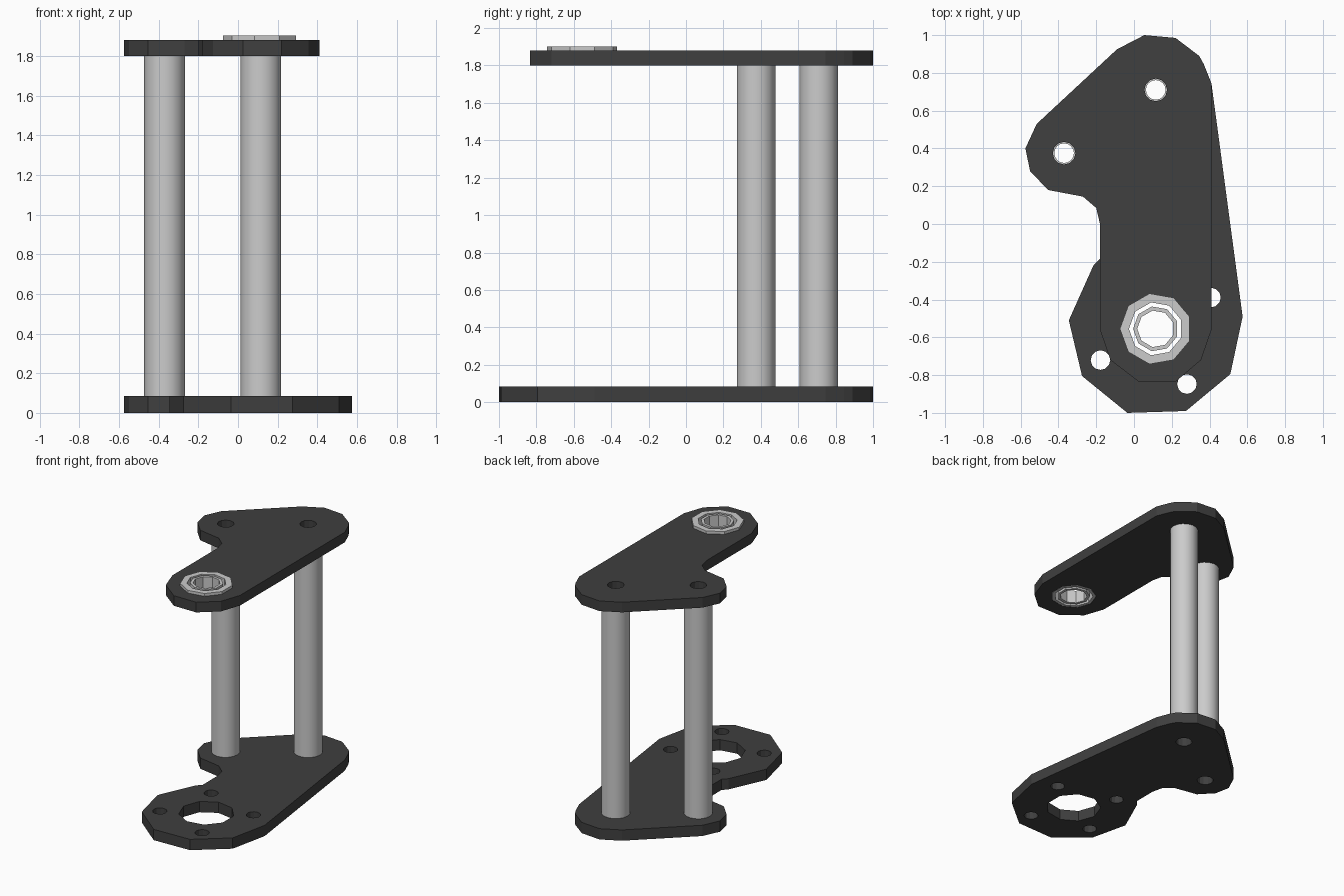
import bpy, bmesh, math

if "Cube" in bpy.data.objects:
    bpy.data.objects.remove(bpy.data.objects["Cube"])

dark = bpy.data.materials.new("dark_plate")
dark.diffuse_color = (0.05, 0.05, 0.05, 1)
dark.use_nodes = True
dark.node_tree.nodes["Principled BSDF"].inputs["Base Color"].default_value = dark.diffuse_color

POSTS = [(0.115, 0.71), (-0.37, 0.375)]
HUB = (0.115, -0.555)


def circle(c, r, n, phase=0.0):
    return [(c[0] + r * math.cos(phase + 2 * math.pi * i / n),
             c[1] + r * math.sin(phase + 2 * math.pi * i / n)) for i in range(n)]


def plate(name, outline, holes, z0, z1):
    # Filled 2D curve with holes, extruded and turned into a mesh
    cu = bpy.data.curves.new(name + "_profile", 'CURVE')
    cu.dimensions = '2D'
    cu.fill_mode = 'BOTH'
    cu.extrude = (z1 - z0) / 2
    for loop in [outline] + holes:
        s = cu.splines.new('POLY')
        s.points.add(len(loop) - 1)
        for p, (x, y) in zip(s.points, loop):
            p.co = (x, y, 0, 1)
        s.use_cyclic_u = True
    tmp = bpy.data.objects.new(name + "_profile", cu)
    bpy.context.collection.objects.link(tmp)
    dg = bpy.context.evaluated_depsgraph_get()
    me = bpy.data.meshes.new_from_object(tmp.evaluated_get(dg))
    bpy.data.objects.remove(tmp)
    bm = bmesh.new()
    bm.from_mesh(me)
    bmesh.ops.remove_doubles(bm, verts=bm.verts, dist=1e-5)
    bmesh.ops.translate(bm, verts=bm.verts, vec=(0, 0, (z0 + z1) / 2))
    bmesh.ops.recalc_face_normals(bm, faces=bm.faces)
    for f in bm.faces:
        f.smooth = False
    bm.to_mesh(me)
    bm.free()
    me.materials.clear()
    me.materials.append(dark)
    ob = bpy.data.objects.new(name, me)
    bpy.context.collection.objects.link(ob)


def lathe(name, c, profile, n, phase=0.0, smooth=False):
    # Closed (radius, z) profile turned around a vertical axis
    bm = bmesh.new()
    rings = [[bm.verts.new((x, y, z)) for x, y in circle(c, r, n, phase)]
             for r, z in profile]
    for k, a in enumerate(rings):
        b = rings[(k + 1) % len(rings)]
        for i in range(n):
            j = (i + 1) % n
            bm.faces.new((a[i], a[j], b[j], b[i]))
    bmesh.ops.recalc_face_normals(bm, faces=bm.faces)
    me = bpy.data.meshes.new(name)
    bm.to_mesh(me)
    bm.free()
    ob = bpy.data.objects.new(name, me)
    bpy.context.collection.objects.link(ob)
    if smooth:
        bpy.ops.object.select_all(action='DESELECT')
        ob.select_set(True)
        bpy.context.view_layer.objects.active = ob
        bpy.ops.object.shade_smooth_by_angle(angle=math.radians(35))


# Outline shared by both plates, from the inner notch round to the right side
upper = [(-0.18, 0.0), (-0.2, 0.085), (-0.27, 0.145), (-0.455, 0.18),
         (-0.55, 0.28), (-0.575, 0.40), (-0.515, 0.53), (-0.09, 0.925),
         (0.055, 1.0), (0.22, 0.985), (0.345, 0.89), (0.37, 0.845), (0.41, 0.745)]
top_end = [(0.41, -0.56), (0.355, -0.72), (0.22, -0.835), (0.025, -0.835),
           (-0.125, -0.72), (-0.18, -0.56)]
bottom_end = [(0.575, -0.49), (0.51, -0.795), (0.275, -0.99), (-0.035, -1.0),
              (-0.275, -0.805), (-0.345, -0.51), (-0.215, -0.22), (-0.18, -0.185)]

post_holes = [circle(p, 0.06, 12) for p in POSTS]

# Bottom plate: motor opening with four screw holes around it
screws = [circle((HUB[0] + 0.336 * math.cos(a), HUB[1] + 0.336 * math.sin(a)), 0.052, 12)
          for a in (math.radians(29.5 + 90 * i) for i in range(4))]
plate("bottom_plate", upper + bottom_end,
      post_holes + screws + [circle(HUB, 0.2, 9, math.pi)], 0.0, 0.085)

# Top plate with bearing seat
plate("top_plate", upper + top_end,
      post_holes + [circle(HUB, 0.167, 9, math.pi)], 1.80, 1.88)

# Hollow spacer posts
for i, p in enumerate(POSTS):
    lathe(f"spacer_post_{i + 1}", p,
          [(0.103, 0.085), (0.103, 1.80), (0.052, 1.80), (0.052, 0.085)], 16, smooth=True)

# Flanged bearing: outer and inner race with a gap between them
lathe("bearing_outer_race", HUB,
      [(0.165, 1.80), (0.165, 1.88), (0.19, 1.88), (0.19, 1.902),
       (0.142, 1.902), (0.142, 1.80)], 9, math.pi)
lathe("bearing_inner_race", HUB,
      [(0.12, 1.80), (0.12, 1.902), (0.098, 1.902), (0.098, 1.80)], 9, math.pi)
